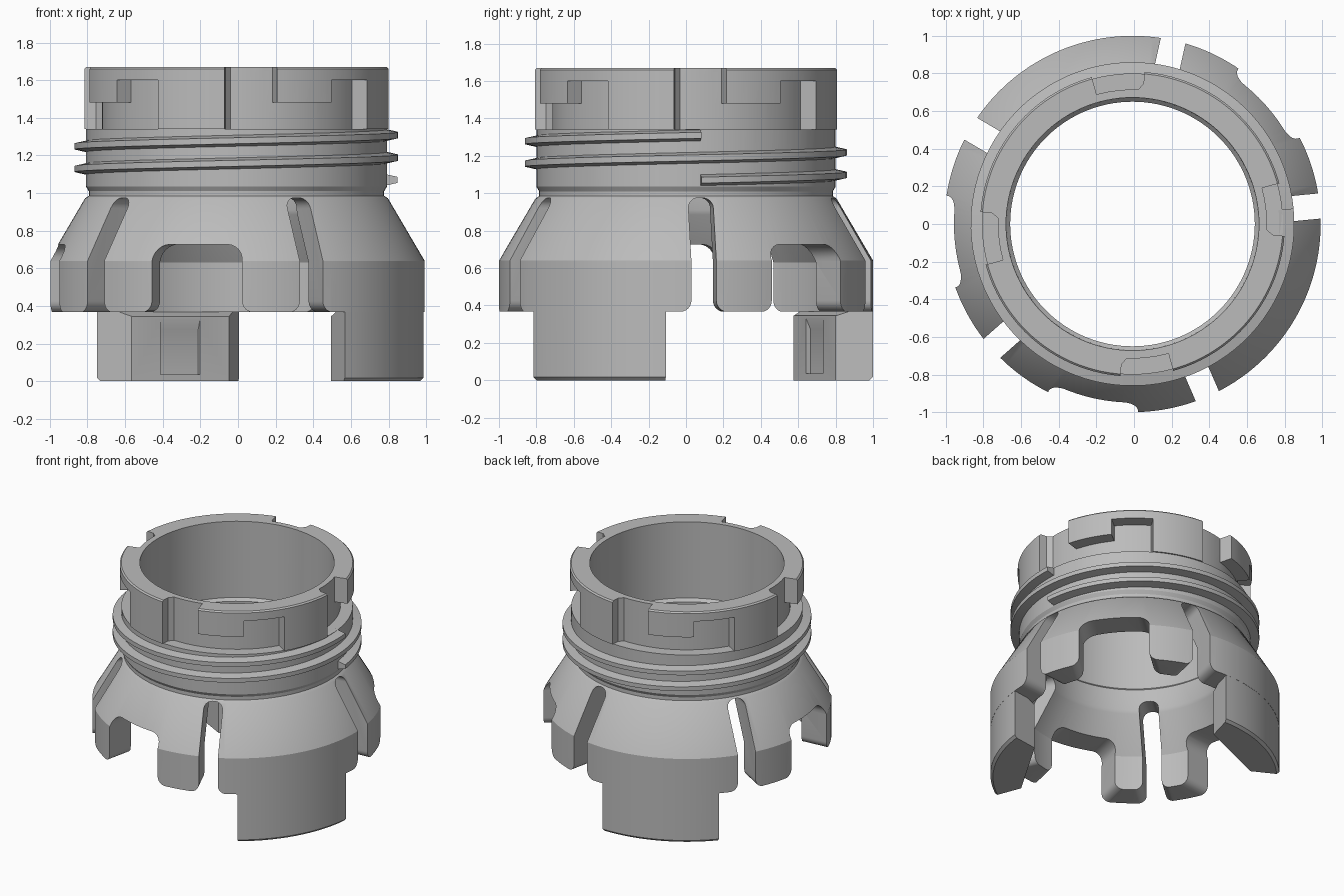
import bpy, bmesh, math
from math import cos, sin, radians, pi
from mathutils import Matrix, Vector

default = bpy.data.objects.get("Cube")
if default:
    bpy.data.objects.remove(default, do_unlink=True)

grey = bpy.data.materials.new("plain_grey")
grey.use_nodes = True
grey.diffuse_color = (0.5, 0.5, 0.5, 1)
grey.node_tree.nodes["Principled BSDF"].inputs["Base Color"].default_value = (0.5, 0.5, 0.5, 1)

TWIST = 5.5          # angle of the first slot and first notch
BOTTOM = 0.367       # lower edge of the skirt
CENTRE_X = -0.008    # the turning axis sits slightly off centre


def finish(bm, name):
    bmesh.ops.translate(bm, verts=bm.verts, vec=(CENTRE_X, 0, 0))
    bmesh.ops.recalc_face_normals(bm, faces=bm.faces)
    mesh = bpy.data.meshes.new(name)
    bm.to_mesh(mesh)
    bm.free()
    obj = bpy.data.objects.new(name, mesh)
    bpy.context.collection.objects.link(obj)
    mesh.materials.append(grey)
    return obj


def activate(obj):
    bpy.ops.object.select_all(action='DESELECT')
    obj.select_set(True)
    bpy.context.view_layer.objects.active = obj


def smooth(obj):
    activate(obj)
    bpy.ops.object.shade_smooth_by_angle(angle=radians(28))


def cut(obj, cutter):
    cutter.hide_render = True
    mod = obj.modifiers.new("cut", 'BOOLEAN')
    mod.operation = 'DIFFERENCE'
    mod.solver = 'EXACT'
    mod.object = cutter
    activate(obj)
    bpy.ops.object.modifier_apply(modifier=mod.name)
    bpy.data.objects.remove(cutter, do_unlink=True)


def prism(bm, points, offset):
    """Extrude a flat outline along an offset."""
    face = bm.faces.new([bm.verts.new(p) for p in points])
    ext = bmesh.ops.extrude_face_region(bm, geom=[face], use_keep_orig=True)
    verts = [g for g in ext["geom"] if isinstance(g, bmesh.types.BMVert)]
    bmesh.ops.translate(bm, verts=verts, vec=offset)
    return verts


def sweep(bm, rings, closed):
    """Bridge equal rings of points into a tube."""
    rows = [[bm.verts.new(p) for p in ring] for ring in rings]
    n = len(rows[0])
    for i in range(len(rows) if closed else len(rows) - 1):
        a, b = rows[i], rows[(i + 1) % len(rows)]
        for j in range(n):
            k = (j + 1) % n
            bm.faces.new((a[j], a[k], b[k], b[j]))
    if not closed:
        bm.faces.new(rows[0])
        bm.faces.new(rows[-1])


# Body: collar and flared skirt turned from one profile, with a stepped bore
outside = [(1, BOTTOM), (1, 0.64), (0.805, 0.972), (0.785, 0.985), (0.785, 1.01),
           (0.80, 1.035), (0.80, 1.34), (0.81, 1.34), (0.81, 1.66), (0.80, 1.67)]
inside = [(0.672, 1.67), (0.67, 1.09), (0.65, 1.07), (0.65, 0.91),
          (0.66, 0.885), (0.81, 0.63), (0.81, BOTTOM)]
bm = bmesh.new()
sweep(bm, [[(r * cos(t), r * sin(t), z) for r, z in outside + inside]
           for t in (2 * pi * i / 120 for i in range(120))], True)
body = finish(bm, "collar_and_skirt")


def opening(angle, half, top, corner, flare):
    """Radial cutter with a rounded top and flared lower corners."""
    def arc(cx, cz, r, a0, a1):
        return [(cx + r * cos(radians(a0 + (a1 - a0) * i / 6)),
                 cz + r * sin(radians(a0 + (a1 - a0) * i / 6))) for i in range(7)]
    side = arc(half - corner, top - corner, corner, 90, 0)
    side += arc(half + flare, BOTTOM - 0.001 + flare, flare, 180, 270)
    side.append((half + flare, 0.3))
    outline = side + [(-v, z) for v, z in reversed(side)]
    bm = bmesh.new()
    prism(bm, [(0.55, v, z) for v, z in outline], Vector((0.6, 0, 0)))
    bmesh.ops.rotate(bm, verts=bm.verts, matrix=Matrix.Rotation(radians(angle), 3, 'Z'))
    cut(body, finish(bm, "opening_cutter"))


# Five slots divide the skirt
for i in range(5):
    opening(TWIST + 72 * i, 0.067, 0.975, 0.055, 0.06)

# Windows in three of the sections
for angle in (41.5, 185.5, 257.5):
    opening(angle, 0.245, 0.727, 0.09, 0.06)

# Hooked locking channels around the collar
angles = [-10, -8, -4, 0, 5, 10, 14, 18, 22, 26, 30, 33, 37, 41, 45, 49, 53.5]
heights = [1.34, 1.48, 1.6, 1.8]
for n in range(4):
    bm = bmesh.new()
    faces, cache = [], {}

    def corner_vert(a, z):
        if (a, z) not in cache:
            t = radians(a + TWIST + 90 * n)
            r = 0.75 if a == angles[0] else 0.715
            cache[a, z] = bm.verts.new((r * cos(t), r * sin(t), z))
        return cache[a, z]

    for a0, a1 in zip(angles, angles[1:]):
        rows = 3 if a1 <= 10 else (1 if a1 <= 33 else 2)
        for z0, z1 in zip(heights[:rows], heights[1:]):
            faces.append(bm.faces.new([corner_vert(a0, z0), corner_vert(a1, z0),
                                       corner_vert(a1, z1), corner_vert(a0, z1)]))
    ext = bmesh.ops.extrude_face_region(bm, geom=faces, use_keep_orig=True)
    outer = [g for g in ext["geom"] if isinstance(g, bmesh.types.BMVert)]
    bmesh.ops.scale(bm, verts=outer, vec=(1.25, 1.25, 1))
    cut(body, finish(bm, "channel_cutter"))
smooth(body)

# Thread: two turns of a raised helical ridge
section = [(0.78, -0.034), (0.86, -0.016), (0.86, 0.016), (0.78, 0.034)]
bm = bmesh.new()
rings = []
for i in range(193):
    turn = 2 * i / 192
    t = radians(TWIST) + 2 * pi * turn
    rings.append([(r * cos(t), r * sin(t), 1.07 + 0.12 * turn + dz) for r, dz in section])
sweep(bm, rings, False)
smooth(finish(bm, "thread"))

# Two long legs with flat inner faces and a shallow pocket
for angle, name in ((113.5, "back_leg"), (-30.5, "front_leg")):
    turn = Matrix.Rotation(radians(angle), 3, 'Z')
    arc = [radians(-24.3 + 48.6 * i / 16) for i in range(17)]
    plan = [(0.999 * cos(t), 0.999 * sin(t), 0) for t in arc]
    plan += [(0.75, 0.283, 0), (0.75, -0.283, 0)]
    bm = bmesh.new()
    top = prism(bm, plan, Vector((0, 0, 0.345)))
    for v in top:
        v.co.z += 0.4 * (v.co.x - 0.75)
    # small chamfer on the outer foot edge
    foot = [e for e in bm.edges if all(v.co.z < 0.001 and v.co.length > 0.99 for v in e.verts)]
    bmesh.ops.bevel(bm, geom=foot, offset=0.018, segments=1, affect='EDGES')
    bmesh.ops.rotate(bm, verts=bm.verts, matrix=turn)
    leg = finish(bm, name)

    bm = bmesh.new()
    side = [(0.7, 0.035), (0.775, 0.035), (0.775, 0.275), (0.75, 0.33), (0.7, 0.33)]
    prism(bm, [(x, -0.115, z) for x, z in side], Vector((0, 0.23, 0)))
    bmesh.ops.rotate(bm, verts=bm.verts, matrix=turn)
    cut(leg, finish(bm, "pocket_cutter"))
    smooth(leg)
